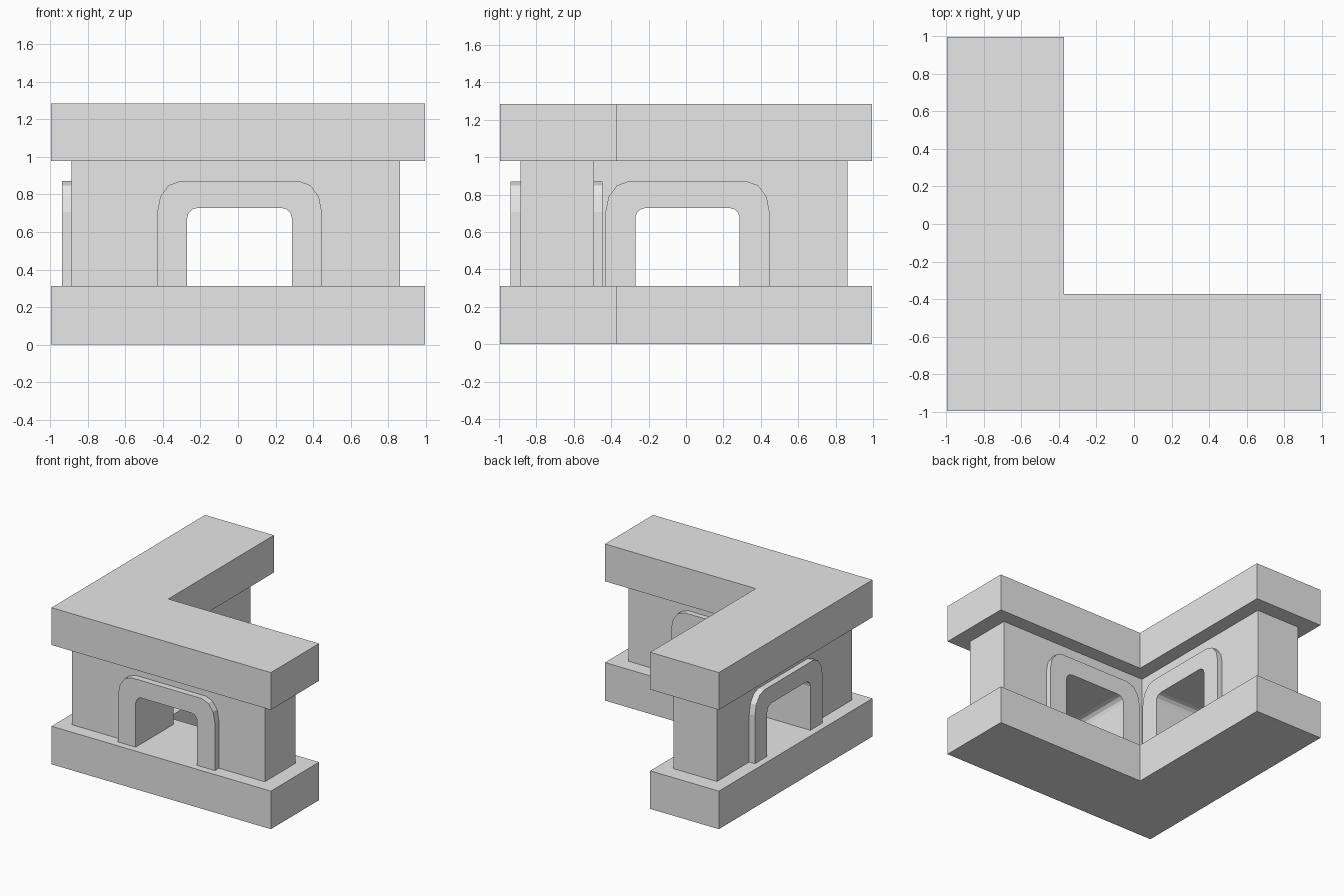
import bpy, bmesh, math

if "Cube" in bpy.data.objects:
    bpy.data.objects.remove(bpy.data.objects["Cube"], do_unlink=True)

stone = bpy.data.materials.new("light grey stone")
stone.use_nodes = True
stone.diffuse_color = (0.8, 0.8, 0.8, 1)
stone.node_tree.nodes["Principled BSDF"].inputs["Base Color"].default_value = (0.8, 0.8, 0.8, 1)


def prism(name, profile, offset):
    """Extrude a closed 3D outline by an offset vector into a solid."""
    bm = bmesh.new()
    face = bm.faces.new([bm.verts.new(p) for p in profile])
    out = bmesh.ops.extrude_face_region(bm, geom=[face])
    verts = [v for v in out["geom"] if isinstance(v, bmesh.types.BMVert)]
    bmesh.ops.translate(bm, verts=verts, vec=offset)
    bmesh.ops.recalc_face_normals(bm, faces=bm.faces)
    mesh = bpy.data.meshes.new(name)
    bm.to_mesh(mesh)
    bm.free()
    mesh.materials.append(stone)
    obj = bpy.data.objects.new(name, mesh)
    bpy.context.collection.objects.link(obj)
    return obj


def l_block(name, low, inner, high, z0, z1):
    """L-shaped block: corner at the front right, legs running to +x and +y."""
    outline = [(low, low), (high, low), (high, inner),
               (inner, inner), (inner, high), (low, high)]
    return prism(name, [(x, y, z0) for x, y in outline], (0, 0, z1 - z0))


def arch(x0, x1, z0, z1, rx, rz, steps=3):
    """Open arch outline from the left foot to the right foot."""
    pts = [(x0, z0)]
    for cx, start in ((x0 + rx, math.pi), (x1 - rx, math.pi / 2)):
        for i in range(steps + 1):
            a = start - i * math.pi / 2 / steps
            pts.append((cx + rx * math.cos(a), z1 - rz + rz * math.sin(a)))
    return pts + [(x1, z0)]


def on_leg(name, outline, d0, d1, side):
    """Extrude an upright outline through the front leg, or the mirrored side leg."""
    if side:
        return prism(name, [(d0, u, z) for u, z in outline], (d1 - d0, 0, 0))
    return prism(name, [(u, d0, z) for u, z in outline], (0, d1 - d0, 0))


BASE_TOP, WALL_TOP, TOP = 0.312, 0.978, 1.284
OUTER, INNER = -0.886, -0.491

# Plinth, wall and capping slab
l_block("base_slab", -0.995, -0.372, 0.995, 0, BASE_TOP)
wall = l_block("wall", OUTER, INNER, 0.864, BASE_TOP, WALL_TOP)
l_block("top_slab", -0.995, -0.372, 0.995, WALL_TOP, TOP)

frame_outer = arch(-0.43, 0.447, BASE_TOP, 0.871, 0.122, 0.165)
opening = arch(-0.271, 0.287, BASE_TOP, 0.728, 0.055, 0.055)
frame = frame_outer + opening[::-1]
hole = arch(-0.271, 0.287, BASE_TOP - 0.1, 0.728, 0.055, 0.055)

for side, label in ((False, "front"), (True, "side")):
    # Arched passage through the leg
    cutter = on_leg(label + "_opening_cutter", hole, -1.1, -0.4, side)
    cutter.hide_render = True
    cutter.hide_set(True)
    cut = wall.modifiers.new(label + "_opening", "BOOLEAN")
    cut.operation = "DIFFERENCE"
    cut.solver = "EXACT"
    cut.object = cutter
    # Raised surrounds on both faces of the leg
    on_leg(label + "_outer_arch_frame", frame, -0.938, OUTER, side)
    on_leg(label + "_inner_arch_frame", frame, INNER, -0.446, side)
